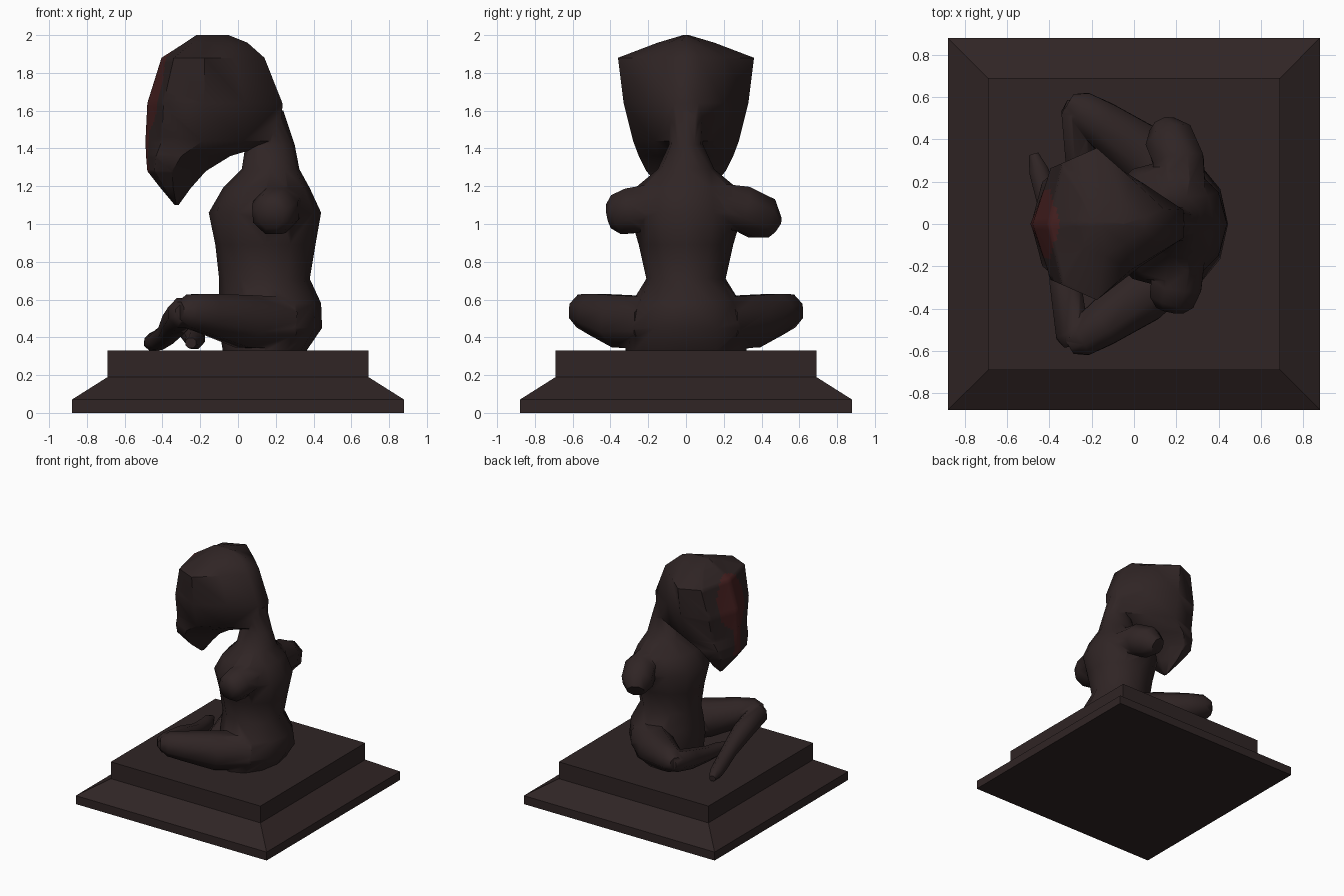
import bpy, bmesh, math
from mathutils import Vector

if "Cube" in bpy.data.objects:
    bpy.data.objects.remove(bpy.data.objects["Cube"])


def material(name, rgb):
    m = bpy.data.materials.new(name)
    m.diffuse_color = (*rgb, 1)
    m.use_nodes = True
    m.node_tree.nodes["Principled BSDF"].inputs["Base Color"].default_value = m.diffuse_color
    return m


BROWN = material("dark brown", (0.029, 0.018, 0.018))
RED = material("dark red", (0.062, 0.0145, 0.0145))


def loft(name, rings):
    """Closed skin through rings that all have the same number of points."""
    bm = bmesh.new()
    rows = [[bm.verts.new(p) for p in ring] for ring in rings]
    n = len(rows[0])
    for a, b in zip(rows, rows[1:]):
        for i in range(n):
            j = (i + 1) % n
            bm.faces.new((a[i], a[j], b[j], b[i]))
    bm.faces.new(rows[0][::-1])
    bm.faces.new(rows[-1])
    bmesh.ops.recalc_face_normals(bm, faces=bm.faces)
    me = bpy.data.meshes.new(name)
    bm.to_mesh(me)
    bm.free()
    me.materials.append(BROWN)
    me.materials.append(RED)
    ob = bpy.data.objects.new(name, me)
    bpy.context.collection.objects.link(ob)
    return ob


def tube(name, path, sides=8):
    """Limb along (x, y, z, radius) points."""
    pts = [Vector(p[:3]) for p in path]
    rings = []
    for i, p in enumerate(path):
        d = (pts[min(i + 1, len(pts) - 1)] - pts[max(i - 1, 0)]).normalized()
        s = d.cross(Vector((0, 0, 1))).normalized()
        u = s.cross(d)
        rings.append([pts[i] + p[3] * (s * math.cos(a) + u * math.sin(a))
                      for a in (math.tau * (k + 0.5) / sides for k in range(sides))])
    return loft(name, rings)


def slices(name, rows, outline):
    """Stack of level slices (z, front x, back x, half width) with a shared half outline."""
    full = outline + [(t, -s) for t, s in outline[::-1] if s > 0]
    return loft(name, [[(xf + (xb - xf) * t, w * s, z) for t, s in full]
                       for z, xf, xb, w in rows])


# pedestal: square plate, sloped skirt and upper block
loft("pedestal", [[(x * h, y * h, z) for x, y in ((-1, -1), (1, -1), (1, 1), (-1, 1))]
                  for z, h in ((0, .88), (.07, .88), (.19, .69), (.33, .69))])

# torso from hips to nape, merging into the head
oval = [((1 - math.cos(math.pi * k / 6)) / 2, round(math.sin(math.pi * k / 6), 4))
        for k in range(7)]
body = slices("seated_figure", [
    (.325, -.08, .36, .32), (.45, -.10, .445, .33), (.58, -.10, .44, .29),
    (.71, -.10, .38, .21), (.89, -.12, .41, .25), (1.06, -.155, .44, .30),
    (1.19, -.08, .38, .27), (1.29, .02, .325, .15), (1.42, .04, .30, .09),
    (1.60, .0, .24, .10)], oval)

# large wedge shaped head: wide blunt face, narrow back, pointed chin
head = slices("head", [
    (1.10, -.335, -.315, .02), (1.19, -.41, -.25, .13), (1.28, -.48, -.17, .21),
    (1.36, -.487, -.04, .25), (1.44, -.49, .23, .28), (1.64, -.48, .235, .33),
    (1.88, -.405, .14, .36), (1.96, -.28, .05, .15), (2.0, -.22, -.05, .015)],
    [(0, 0), (.12, .8), (.42, 1), (.72, .6), (1, .2)])

# red patch on the face: cut the front finely, then colour by an oval and a drip
bm = bmesh.new()
bm.from_mesh(head.data)
front = [f for f in bm.faces if f.calc_center_median().x < -.3
         and 1.2 < f.calc_center_median().z < 1.95
         and abs(f.calc_center_median().y) < .2]
bmesh.ops.subdivide_edges(bm, edges=list({e for f in front for e in f.edges}),
                          cuts=9, use_grid_fill=True)
for f in bm.faces:
    c = f.calc_center_median()
    oval_patch = (c.y / .17) ** 2 + ((c.z - 1.7) / .21) ** 2 < 1
    drip = abs(c.y) < .045 and 1.27 < c.z < 1.6
    if c.x < -.33 and f.calc_area() < .01 and (oval_patch or drip):
        f.material_index = 1
bm.to_mesh(head.data)
bm.free()

parts = [head]

# thighs, spread sideways to the knees
for s, label in ((1, "left"), (-1, "right")):
    parts.append(tube(label + "_thigh", [
        (.22, s * .17, .475, .15), (.03, s * .34, .485, .15),
        (-.16, s * .48, .525, .115), (-.26, s * .545, .54, .095),
        (-.31, s * .575, .54, .05)]))

# crossed shins and feet
parts.append(tube("right_shin", [
    (-.285, -.58, .53, .05), (-.29, -.53, .53, .085), (-.325, -.28, .485, .08),
    (-.37, -.03, .42, .06), (-.42, .15, .385, .055), (-.45, .25, .375, .05),
    (-.475, .33, .365, .025)]))
parts.append(tube("left_shin", [
    (-.27, .59, .53, .05), (-.265, .53, .53, .085), (-.25, .3, .46, .08),
    (-.23, .05, .40, .06), (-.23, -.1, .385, .05), (-.25, -.24, .37, .03)]))

# upper arm stumps, the left one longer
parts.append(tube("left_arm", [
    (.22, .12, 1.10, .13), (.21, .30, 1.08, .13), (.17, .40, 1.03, .125),
    (.14, .46, .98, .07)]))
parts.append(tube("right_arm", [
    (.22, -.12, 1.10, .13), (.20, -.29, 1.07, .13), (.18, -.36, 1.05, .115),
    (.17, -.405, 1.04, .07)]))

# fuse everything into one sculpted body
bpy.context.view_layer.objects.active = body
for p in parts:
    m = body.modifiers.new("fuse", 'BOOLEAN')
    m.operation = 'UNION'
    m.solver = 'EXACT'
    m.object = p
    bpy.ops.object.modifier_apply(modifier=m.name)
    bpy.data.objects.remove(p)
bpy.ops.object.select_all(action='DESELECT')
body.select_set(True)
bpy.ops.object.shade_smooth_by_angle(angle=math.radians(55))
